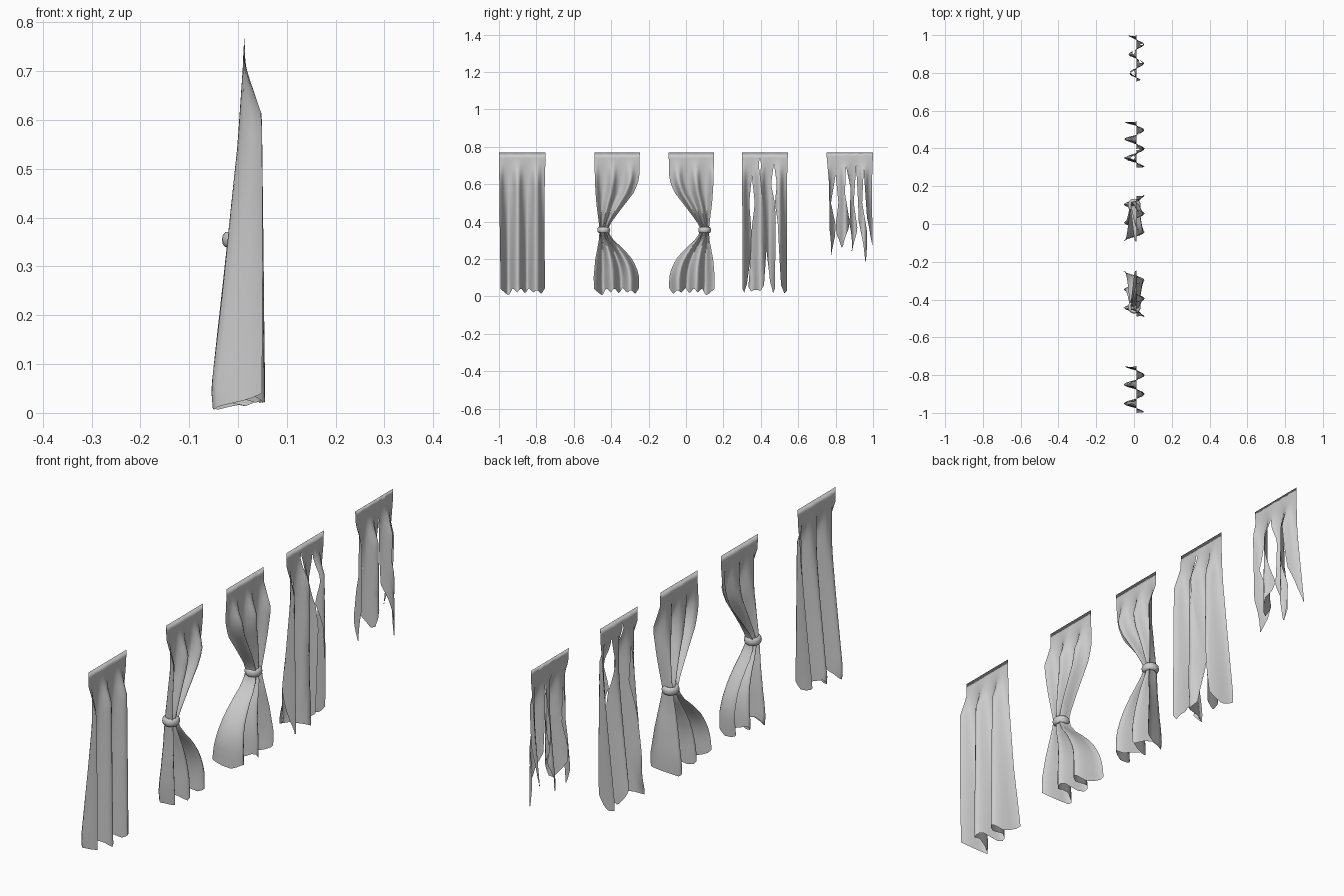
import bpy, bmesh, math

if "Cube" in bpy.data.objects:
    bpy.data.objects.remove(bpy.data.objects["Cube"])

TOP = 0.77


def lerp_profile(pts, v):
    """Piecewise linear lookup in a list of (key, value), any order."""
    pts = sorted(pts)
    if v <= pts[0][0]:
        return pts[0][1]
    for (a, p), (b, q) in zip(pts, pts[1:]):
        if v <= b:
            return p + (q - p) * (v - a) / (b - a)
    return pts[-1][1]


# fold depth towards +x and -x by height, free hanging and tied
FRONT = [(0, .042), (.1, .041), (.61, .035), (.71, .001), (TOP, 0)]
BACK = [(0, .063), (.05, .067), (.35, .034), (.55, .013), (.71, .002), (TOP, 0)]
FRONT_TIED = [(0, .042), (.1, .041), (.3, .018), (.355, .008), (.42, .016), (.61, .035), (.71, .001), (TOP, 0)]
BACK_TIED = [(0, .063), (.05, .067), (.355, .031), (.55, .013), (.71, .002), (TOP, 0)]


def fold_x(u, z, tied):
    c = math.cos(5 * math.pi * u)
    f, b = (FRONT_TIED, BACK_TIED) if tied else (FRONT, BACK)
    return .013 + c * lerp_profile(f if c > 0 else b, z)


def curtain(name, y0, y1, strips, tied=False, mirror_y=None):
    """Each strip: left edge (z, y), right edge (z, y), hem heights across."""
    bm = bmesh.new()
    ts = [0, .04, .08] + [.08 + .92 * i / 21 for i in range(1, 22)]
    for left, right, hem in strips:
        width = lerp_profile(right, TOP) - lerp_profile(left, TOP)
        n = max(4, round(width / .0082))
        hem_pts = [(i / (len(hem) - 1), h) for i, h in enumerate(hem)]
        for side in (1, -1):                      # front and lining layers
            grid = []
            for t in ts:
                row = []
                for j in range(n + 1):
                    s = j / n
                    z = TOP + t * (lerp_profile(hem_pts, s) - TOP)
                    a, b = lerp_profile(left, z), lerp_profile(right, z)
                    y = a + (b - a) * s
                    u = s if tied else (y - y0) / (y1 - y0)
                    x = fold_x(u, z, tied) + side * .001 * min(1, t / .08)
                    if mirror_y is not None:
                        y = 2 * mirror_y - y
                    row.append(bm.verts.new((x, y, z)))
                grid.append(row)
            flip = (side < 0) != (mirror_y is not None)
            for r0, r1 in zip(grid, grid[1:]):
                for j in range(n):
                    q = [r0[j], r1[j], r1[j + 1], r0[j + 1]]
                    bm.faces.new(q[::-1] if flip else q).smooth = True
    bmesh.ops.remove_doubles(bm, verts=bm.verts, dist=.0001)
    me = bpy.data.meshes.new(name)
    bm.to_mesh(me)
    bm.free()
    ob = bpy.data.objects.new(name, me)
    bpy.context.collection.objects.link(ob)


def tie(name, y):
    bpy.ops.mesh.primitive_torus_add(major_segments=20, minor_segments=10, major_radius=.024,
                                     minor_radius=.010, location=(.001, y, .355))
    ob = bpy.context.object
    ob.name = name
    ob.scale.z = 1.6
    bpy.ops.object.shade_smooth()


# straight curtain
HEM = [.04, .02, .004, .045, .02, .045, .015, .045, .02, .035, .012, .045]
curtain("straight_curtain", -1, -.75, [(
    [(TOP, -1), (.3, -.995), (0, -.99)],
    [(TOP, -.75), (.62, -.755), (.3, -.757), (0, -.752)], HEM)])

# pair of tied curtains, mirrored
L_EDGE = [(TOP, -.49), (.61, -.487), (.5, -.48), (.4, -.467), (.355, -.462), (.3, -.466), (.2, -.485), (.1, -.494), (0, -.49)]
R_EDGE = [(TOP, -.247), (.63, -.25), (.56, -.275), (.45, -.36), (.4, -.397), (.355, -.42), (.31, -.397),
          (.25, -.33), (.2, -.288), (.15, -.262), (.1, -.25), (0, -.25)]
curtain("tied_curtain_left", -.49, -.247, [(L_EDGE, R_EDGE, HEM)], tied=True)
curtain("tied_curtain_right", -.49, -.247, [(L_EDGE, R_EDGE, HEM)], tied=True, mirror_y=-.17)
tie("tie_left", -.44)
tie("tie_right", .10)

# torn curtain
curtain("torn_curtain", .30, .545, [
    ([(TOP, .30), (0, .302)],
     [(.64, .352), (.5, .338), (.35, .35), (.2, .345), (.03, .32)], [.04, .02, .06]),
    ([(.64, .352), (.5, .368), (.35, .35), (.2, .345), (.03, .332)],
     [(.73, .395), (.70, .385), (.67, .395), (.25, .43), (.03, .415)], [.05, .02, .045, .02, .06]),
    ([(.73, .395), (.70, .405), (.67, .395), (.25, .43), (.03, .455)],
     [(.71, .47), (.6, .455), (.5, .475), (.4, .48), (.03, .475)], [.08, .015, .04]),
    ([(.71, .47), (.6, .486), (.5, .475), (.4, .49), (.2, .50), (.03, .51)],
     [(TOP, .545), (.62, .54), (0, .541)], [.06, .015, .03]),
])

# badly torn short curtain
curtain("ragged_curtain", .75, 1.0, [
    ([(TOP, .75), (.6, .765), (.3, .768)],
     [(.65, .80), (.5, .775), (.38, .80), (.3, .795), (.22, .785)], [.36, .22, .32]),
    ([(.65, .80), (.5, .815), (.38, .80), (.3, .81)],
     [(.7, .855), (.55, .85), (.4, .875), (.3, .86)], [.33, .25, .36]),
    ([(.7, .855), (.58, .88), (.4, .875), (.24, .88)],
     [(.7, .91), (.5, .897), (.36, .917), (.24, .89)], [.38, .3, .22, .33]),
    ([(.7, .91), (.5, .92), (.36, .925), (.15, .955)],
     [(.68, .95), (.5, .942), (.35, .968), (.15, .965)], [.4, .3, .15, .25]),
    ([(.68, .95), (.5, .962), (.35, .973)],
     [(TOP, 1.0), (.6, .994), (.3, .997)], [.42, .33, .27]),
])
